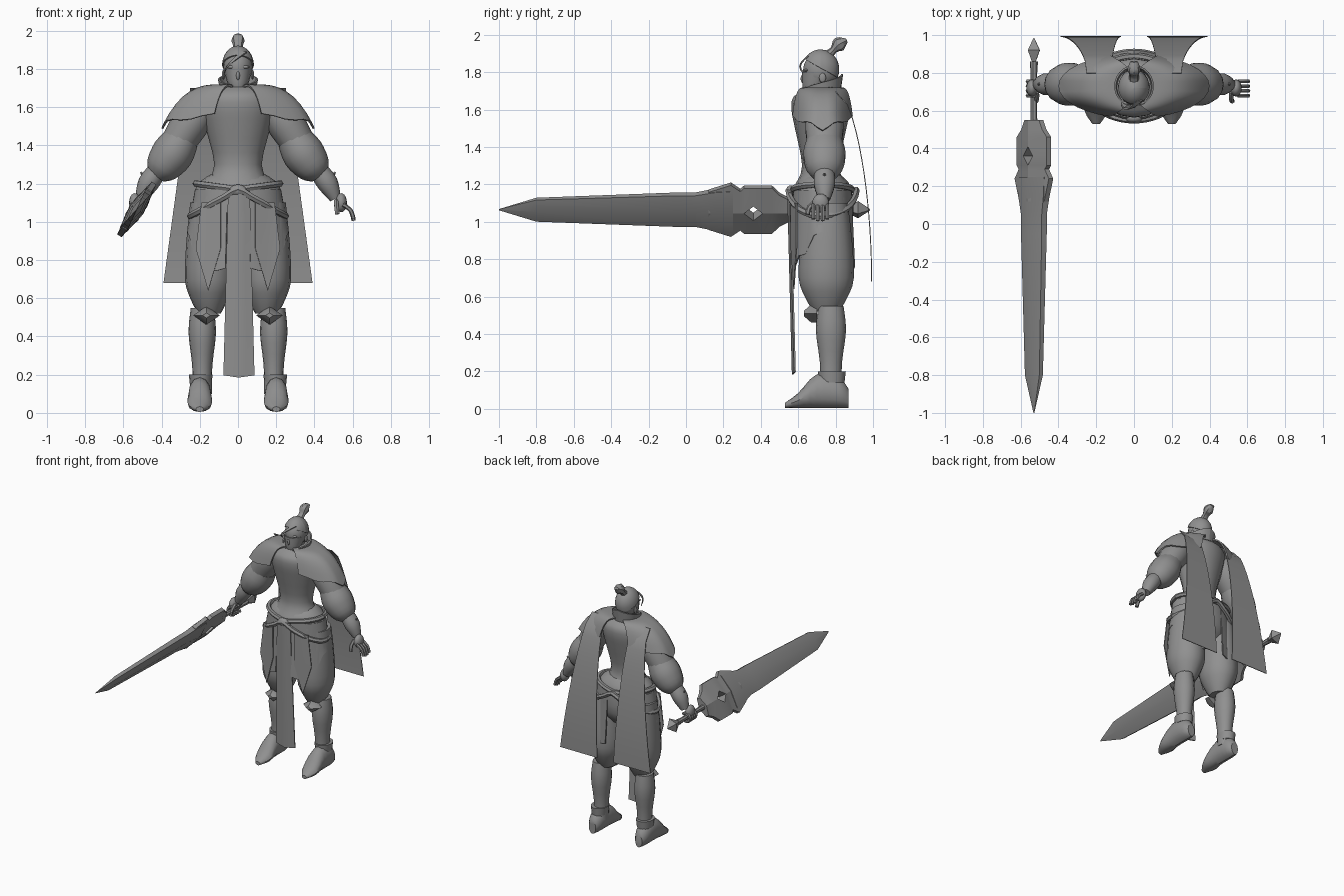
import bpy, bmesh
from math import sin, cos, pi, radians
from mathutils import Matrix, Vector

cube = bpy.data.objects.get("Cube")
if cube:
    bpy.data.objects.remove(cube, do_unlink=True)

grey = bpy.data.materials.new("plain grey")
grey.use_nodes = True
colour = (.28, .28, .28, 1)
grey.diffuse_color = colour
grey.node_tree.nodes["Principled BSDF"].inputs["Base Color"].default_value = colour

RIGHTWARD, BACKWARD, UPWARD = Matrix.Identity(3)


def finish(name, bm, mirror):
    """Turn a bmesh into a smooth shaded object with sharp creases kept."""
    bmesh.ops.recalc_face_normals(bm, faces=bm.faces[:])
    for face in bm.faces:
        face.smooth = True
    for edge in bm.edges:
        edge.smooth = edge.calc_face_angle(pi) < radians(40)
    mesh = bpy.data.meshes.new(name)
    bm.to_mesh(mesh)
    bm.free()
    mesh.materials.append(grey)
    obj = bpy.data.objects.new(name, mesh)
    bpy.context.collection.objects.link(obj)
    if mirror:
        obj.modifiers.new("Mirror", "MIRROR")


def ball(name, centre, size, mirror=False):
    """Ellipsoid with the given half sizes."""
    bm = bmesh.new()
    place = Matrix.Translation(centre) @ Matrix.Diagonal((*size, 1))
    bmesh.ops.create_uvsphere(bm, u_segments=16, v_segments=10, radius=1, matrix=place)
    finish(name, bm, mirror)


def skin(name, loops, mirror=False):
    """Bridge closed point loops and cap both ends."""
    bm = bmesh.new()
    rings = [[bm.verts.new(point) for point in loop] for loop in loops]
    count = len(rings[0])
    for low, high in zip(rings, rings[1:]):
        for i in range(count):
            j = (i + 1) % count
            bm.faces.new((low[i], low[j], high[j], high[i]))
    bm.faces.new(rings[0])
    bm.faces.new(rings[-1])
    finish(name, bm, mirror)


def smooth_path(keys, steps):
    """Add in-between rings along a spline through the key rings."""
    keys = [Vector(key) for key in keys]
    padded = [keys[0], *keys, keys[-1]]
    rings = []
    for before, start, end, after in zip(padded, keys, keys[1:], padded[3:]):
        for step in range(steps):
            t = step / steps
            ease = t * t * (3 - 2 * t)
            leave, arrive = (end - before) / 2, (after - start) / 2
            rings.append(start + (end - start) * ease
                         + leave * (t * (1 - t) ** 2) - arrive * (t * t * (1 - t)))
    return rings + [keys[-1]]


def loft(name, keys, sides=14, axis=None, ref=BACKWARD, steps=3, mirror=False):
    """Elliptic rings (x, y, z, side radius, ref radius), square to axis or path."""
    rings = smooth_path(keys, steps)
    centres = [Vector(ring[:3]) for ring in rings]
    loops = []
    for i, ring in enumerate(rings):
        along = axis or centres[min(i + 1, len(rings) - 1)] - centres[max(i - 1, 0)]
        side = ref.cross(along).normalized()
        up = along.cross(side).normalized()
        turns = [2 * pi * k / sides for k in range(sides)]
        loops.append([centres[i] + side * ring[3] * cos(a) + up * ring[4] * sin(a)
                      for a in turns])
    skin(name, loops, mirror)


def upright(name, x, y, profile, depth=1, mirror=False):
    """Stack of level rings from (height, radius) pairs."""
    keys = [(x, y, z, r, r * depth) for z, r in profile]
    loft(name, keys, 16, UPWARD, mirror=mirror)


def tube(name, path, radius, ref=UPWARD, mirror=False):
    loft(name, [(*point, radius, radius) for point in path], 6, None, ref, 2, mirror)


def sleeve(name, profile, sides=14):
    """Arm part from (x, z, radius) along the arm, mirrored."""
    keys = [(x, .74, z, r, r * 1.05) for x, z, r in profile]
    loft(name, keys, sides, mirror=True)


def sheet(name, shape, across, down, thick=.006, mirror=False):
    """Thin cloth from a function of u (across) and v (down)."""
    bm = bmesh.new()
    grid = [[bm.verts.new(shape(i / across, j / down)) for i in range(across + 1)]
            for j in range(down + 1)]
    for upper, lower in zip(grid, grid[1:]):
        for i in range(across):
            bm.faces.new((upper[i], upper[i + 1], lower[i + 1], lower[i]))
    bmesh.ops.recalc_face_normals(bm, faces=bm.faces[:])
    bmesh.ops.solidify(bm, geom=bm.faces[:], thickness=thick)
    finish(name, bm, mirror)


def mix(start, end, t):
    return start + (end - start) * t


def around(turn, rx, ry, z, y=.73):
    """Point on an ellipse about the body; turn runs front to back."""
    return (rx * cos(turn), y + ry * sin(turn), z)


# Head, face and neck
ball("skull", (0, .72, 1.81), (.077, .094, .1))
loft("jaw", [(0, .66, 1.68, .02, .02), (0, .68, 1.71, .05, .055),
             (0, .71, 1.8, .074, .09)], 16, UPWARD)
upright("neck", 0, .73, [(1.6, .07), (1.75, .05)])
ball("nose", (0, .627, 1.765), (.01, .014, .024))
ball("mouth", (0, .642, 1.72), (.016, .011, .008))
ball("brow", (.035, .642, 1.81), (.025, .01, .008), True)
ball("ear", (.076, .73, 1.77), (.008, .018, .026), True)


# Swept back hair with a top knot and one loose forelock
def hair_cap(u, v):
    turn = 2 * pi * u
    polar = v * mix(1.5, 1, sin(-turn))
    return around(turn, .084 * sin(polar), .1 * sin(polar), 1.815 + .107 * cos(polar), .72)


def forelock(u, v):
    x = .03 - .1 * sin(v * pi / 2) + .03 * (u - .5) * (1 - v)
    return (x, .65 - .045 * sin(v * pi), mix(1.89, 1.77, v))


sheet("hair_cap", hair_cap, 24, 7, .008)
sheet("forelock", forelock, 2, 6, .009)
loft("top_knot", [(0, .76, 1.89, .03, .03), (0, .79, 1.92, .02, .025),
                  (0, .82, 1.95, .04, .035), (0, .86, 1.97, .01, .02)],
     8, None, RIGHTWARD)

# Torso and hips
upright("torso", 0, .72, [(1.2, .17), (1.3, .124), (1.5, .172), (1.6, .195),
                          (1.67, .18), (1.72, .08)], .8)
upright("hips", 0, .73, [(1.25, .14), (1.18, .22), (1, .23), (.9, .14)], .7)


# Collar, lapels, shoulder mantle and back drapes
def collar(u, v):
    turn = mix(-.4, .5, u) * pi
    r = mix(.105, .085, v)
    return around(turn, r, r * 1.05, mix(1.71 + .08 * u, 1.64, v))


def lapel(u, v):
    return (.09 * u + .05 * (1 - v), mix(.64, .58, v ** .5) + .02 * u,
            mix(1.69, 1.56 + .06 * u, v))


def mantle(u, v):
    turn = mix(-.4, .4, u) * pi
    hem = 1.5 + .06 * abs(sin(turn)) + .01 * cos(u * 6 * pi)
    return around(turn, .08 + .32 * v ** .85, .09 + .08 * v ** .6, mix(1.72, hem, v ** 2.5))


def drape(u, v):
    x = mix(.12 - .05 * v, .25 + .14 * v, u)
    return (x, .8 + .195 * sin(v * pi / 2) ** .5, mix(1.7, .68, v))


sheet("collar", collar, 10, 3, .01, True)
sheet("lapel", lapel, 3, 4, .008, True)
sheet("shoulder_mantle", mantle, 14, 8, .01, True)
sheet("back_drape", drape, 3, 14, .005, True)

# Arms and palms
sleeve("upper_sleeve", [(.17, 1.62, .08), (.24, 1.53, .1), (.31, 1.42, .09)])
sleeve("puffed_sleeve", [(.29, 1.44, .09), (.34, 1.36, .11), (.4, 1.28, .09), (.43, 1.24, .05)])
sleeve("bracer", [(.42, 1.27, .05), (.47, 1.2, .055), (.51, 1.12, .03)])
sleeve("bracer_spike", [(.45, 1.19, .03), (.51, 1.26, .004)], 4)
ball("palm", (.54, .72, 1.1), (.03, .045, .05), True)

# Fingers: open on the left, curled around the grip on the right
GRIP = Vector((-.53, 0, 1.065))
for k in range(4):
    y = .68 + .025 * k
    tip = 1 + .01 * abs(k - 1.5)
    tube("left_finger", [(.55, y, 1.09), (.59, y, 1.06), (.605, y, tip)], .011, BACKWARD)
    curl = [radians(40 + 45 * i) for i in range(7)]
    tube("right_finger", [GRIP + Vector((.032 * cos(a), y, .032 * sin(a))) for a in curl],
         .012, BACKWARD)
tube("thumb", [(.515, .7, 1.11), (.515, .66, 1.08), (.52, .65, 1.04)], .013, RIGHTWARD, True)

# Trousers, boots and knee guards
upright("trouser_leg", .15, .75, [(1.1, .1), (.9, .12), (.7, .128), (.6, .1), (.52, .06)],
        1.15, True)
upright("boot_shaft", .187, .775, [(.1, .05), (.25, .053), (.42, .072), (.55, .06)], 1.12, True)
upright("boot_cuff", .195, .78, [(.14, .056), (.2, .062)], 1.2, True)
foot = [(.87, .03, .05), (.82, .055, .08), (.7, .06, .09), (.6, .062, .04), (.53, .02, .014)]
loft("boot_foot", [(.2, y, high + .005, wide, high) for y, wide, high in foot],
     12, -BACKWARD, UPWARD, mirror=True)
loft("knee_guard", [(.165, y, .51, r, r * .7) for y, r in ((.7, .07), (.67, .07), (.63, .02))],
     4, -BACKWARD, UPWARD, 1, True)


# Side skirt, pointed front tassets and the long front panel
def skirt(u, v):
    turn = mix(-.42, .42, u) * pi
    low = .97 - .24 * abs(sin(turn)) + .02 * cos(u * 10 * pi)
    return around(turn, mix(.225, .265, v), mix(.16, .18, v), mix(1.17, low, v))


def tasset(u, v):
    tip = .64 + .22 * abs(2 * u - 1)
    return (mix(.09, .19 + .03 * v, u), .565 + .03 * u, mix(1.1, tip, v))


def front_panel(u, v):
    across = 2 * u - 1
    fold = .012 * abs(across)
    return (mix(.055, .08, v) * across + .005, mix(.55, .575, v) + fold,
            mix(1.16, .185 + fold, v))


sheet("side_skirt", skirt, 20, 5, .008, True)
sheet("front_tasset", tasset, 4, 5, .006, True)
sheet("front_panel", front_panel, 4, 10, .009)

# Belt ropes looping around the hips
for name, rx, sag in (("hanging_rope", .25, .14), ("waist_rope", .22, -.03)):
    turns = [2 * pi * i / 24 for i in range(25)]
    tube(name, [around(a, rx, rx * .72, 1.17 - sag * abs(cos(a))) for a in turns], .018)
ball("belt_knot", (0, .56, 1.165), (.045, .025, .03))

# Great sword, its flat side leaning outward
WIDE = Vector((.55, 0, .835))
FLAT = WIDE.cross(BACKWARD)


def sword_part(name, profile, thickness, sides):
    keys = [(GRIP.x, y, GRIP.z, w * thickness, w) for y, w in profile]
    loft(name, keys, sides, BACKWARD, WIDE, 1)


sword_part("blade", [(-1, .004), (-.8, .08), (-.05, .115), (.05, .115), (.15, .14), (.25, .15)],
           .28, 6)
sword_part("grip", [(.5, .024), (.56, .018), (.8, .018), (.86, .022)], 1, 8)
sword_part("pommel", [(.85, .012), (.92, .055), (.985, .004)], .7, 4)

# Guard halves leave a diamond opening between them
guard = [(.12, 0, .12), (.24, 0, .165), (.29, 0, .125), (.31, 0, .145), (.36, .045, .145),
         (.41, 0, .145), (.46, 0, .145), (.5, 0, .1), (.55, 0, .07)]
for side, label in ((1, "upper"), (-1, "lower")):
    loops = []
    for y, inner, outer in guard:
        corners = ((inner, .038), (outer, .014), (outer, -.014), (inner, -.038))
        loops.append([GRIP + BACKWARD * y + WIDE * side * w + FLAT * t for w, t in corners])
    skin(label + "_guard", loops)
